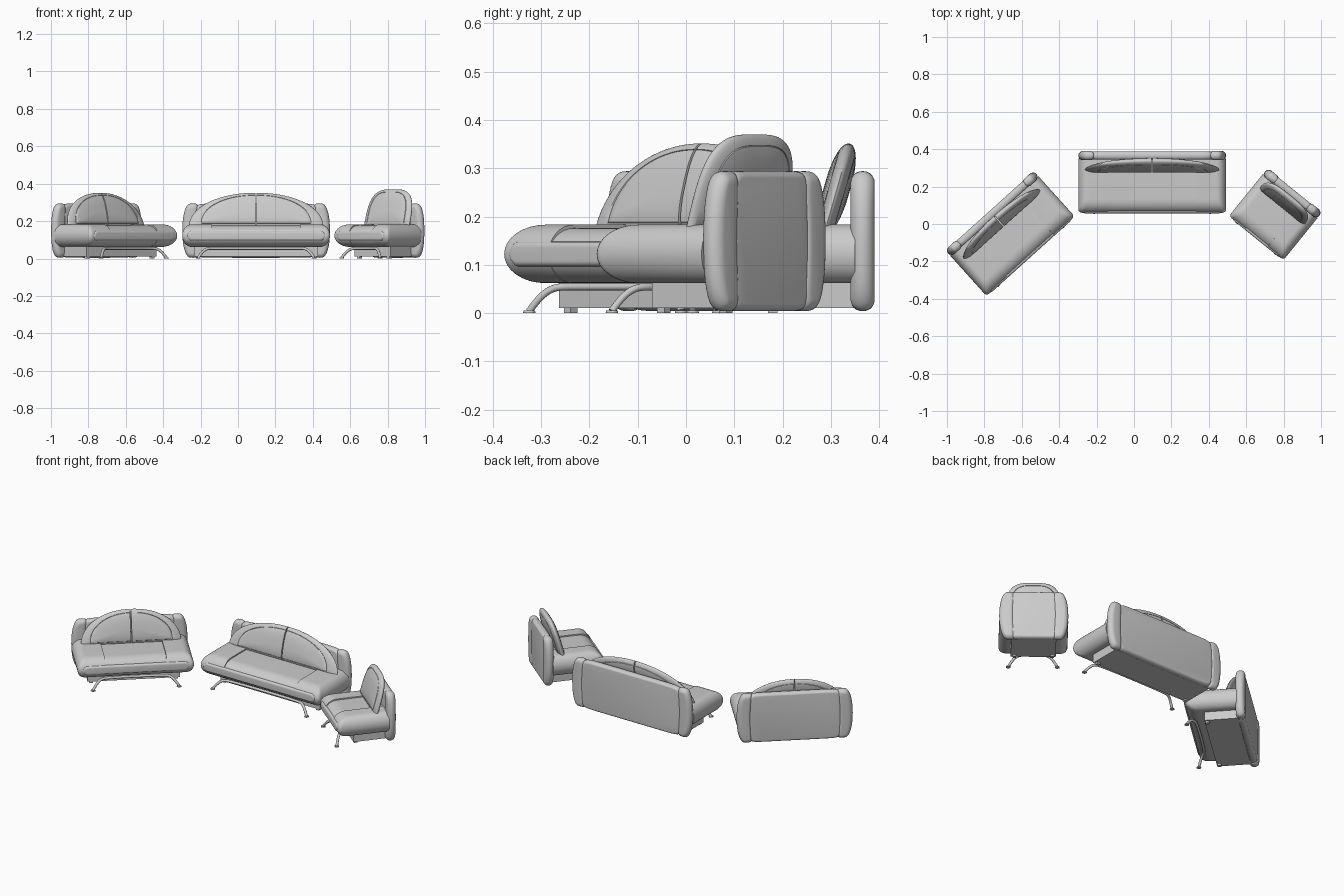
import bpy, bmesh, math
from mathutils import Matrix

if "Cube" in bpy.data.objects:
    bpy.data.objects.remove(bpy.data.objects["Cube"])


def finish(bm, name, M):
    bmesh.ops.recalc_face_normals(bm, faces=bm.faces)
    bm.transform(M)
    me = bpy.data.meshes.new(name)
    bm.to_mesh(me)
    bm.free()
    ob = bpy.data.objects.new(name, me)
    bpy.context.collection.objects.link(ob)
    bpy.ops.object.select_all(action='DESELECT')
    ob.select_set(True)
    bpy.context.view_layer.objects.active = ob
    bpy.ops.object.shade_smooth_by_angle(angle=math.radians(40))
    return ob


def loft(rings):
    """Bridge closed rings of equal length and cap both ends."""
    bm = bmesh.new()
    loops = [[bm.verts.new(p) for p in r] for r in rings]
    n = len(loops[0])
    for a, b in zip(loops, loops[1:]):
        for i in range(n):
            j = (i + 1) % n
            bm.faces.new((a[i], a[j], b[j], b[i]))
    bm.faces.new(loops[0])
    bm.faces.new(loops[-1])
    return bm


def edge_roll(w, h, r, steps=7):
    """Inset/depth pairs going round the rim of a rounded slab."""
    out = []
    for k in range(-steps, steps + 1):
        a = math.pi / 2 * k / steps
        out.append((1 - r / w * (1 - math.cos(a)), 1 - r / h * (1 - math.cos(a)), math.sin(a)))
    return out


def slab(outline, thick, prof):
    return loft([[(x * sx, thick / 2 * d, z * sz) for x, z in outline] for sx, sz, d in prof])


def super_outline(a, h, n, count=64):
    pts = []
    for i in range(count):
        t = 2 * math.pi * i / count
        c, s = math.cos(t), math.sin(t)
        pts.append((a * math.copysign(abs(c) ** (2 / n), c), h * math.copysign(abs(s) ** (2 / n), s)))
    return pts


def dome_outline(a, h, n, count=40):
    """Dome with a flat bottom, centred on its mid height."""
    pts = []
    for i in range(count + 1):
        t = math.pi * i / count
        c, s = math.cos(t), max(math.sin(t), 0)
        pts.append((a * math.copysign(abs(c) ** (2 / n), c), h * s ** (2 / n) - h / 2))
    return pts + [(a * (-1 + 0.2 * k), -h / 2) for k in range(1, 10)]


def seat_part(x0, x1, r, top, inset, roll):
    """Seat block with a rolled front and, if roll > 0, a rolled outer side."""
    rings = []
    for k in range(-8, 9):
        a = math.pi / 2 * k / 8
        e = 1 - math.cos(a)
        z = 0.122 + (top - 0.122 if a > 0 else 0.06) * math.sin(a)
        yf, xs = -0.165 + inset + 0.07 * e, x1 - roll * e
        ring = [(x0, 0.125, z), (x0, yf, z)]
        for m in range(6):
            b = math.pi / 2 * m / 5
            ring.append((xs - r + r * math.sin(b), yf + r - r * math.cos(b), z))
        rings.append(ring + [(xs, 0.125, z)])
    return loft(rings)


def box(sx, sy, sz, loc):
    bm = bmesh.new()
    bmesh.ops.create_cube(bm, size=1, matrix=Matrix.Translation(loc) @ Matrix.Diagonal((sx, sy, sz, 1)))
    return bm


def build(tag, loc, deg, W, arm, cush_w, cush_top, power, split, foot_u):
    M = Matrix.Translation((loc[0], loc[1], 0)) @ Matrix.Rotation(math.radians(deg), 4, 'Z')
    H = W / 2
    flip = Matrix.Diagonal((-1, 1, 1, 1))

    # seat: lower middle part between two padded arm sections
    finish(seat_part(-H + arm, H - arm, 0.002, 0.176, 0.002, 0), tag + "_seat_middle", M)
    for side in (1, -1):
        bm = seat_part(H - arm, H, 0.02, 0.183, 0, 0.05)
        if side < 0:
            bm.transform(flip)
            bmesh.ops.reverse_faces(bm, faces=bm.faces)
        finish(bm, tag + "_seat_arm", M)

    # long oval panel on the seat front
    w, h = H - 0.025, 0.026
    oval = [(math.copysign(w - h, math.cos(t)) + h * math.cos(t), h * math.sin(t))
            for t in [math.pi * (i + 0.5) / 16 for i in range(32)]]
    bm = slab(oval, 0.024, edge_roll(w, h, 0.012))
    finish(bm, tag + "_front_panel", M @ Matrix.Translation((0, -0.156, 0.122)))

    # back rest: flat middle panel with a padded, bulging roll at each end
    bw = H - 0.06
    mid = [(x * (1 - 0.03 * (z / 0.145) ** 2), z) for x, z in super_outline(bw, 0.145, 14)]
    P = M @ Matrix.Translation((0, 0.141, 0.149))
    finish(slab(mid, 0.042, edge_roll(bw, 0.145, 0.014)), tag + "_back_panel", P)
    for side in (1, -1):
        roll = []
        for x, z in super_outline(0.04, 0.145, 4):
            x += H - 0.04 - 0.018 * (z / 0.145) ** 2
            roll.append((x, z))
        c = H - 0.045
        roll = [(x - c, z) for x, z in roll]
        bm = slab(roll, 0.05, edge_roll(0.04, 0.145, 0.024))
        if side < 0:
            bm.transform(flip)
            bmesh.ops.reverse_faces(bm, faces=bm.faces)
        finish(bm, tag + "_back_roll", P @ Matrix.Translation((side * c, 0, 0)))

    # leaning back cushion with a stitched groove, split in two on the sofas
    ch = cush_top - 0.165
    scales = (1, 0.99, 0.97, 0.93, 0.87, 0.825, 0.815, 0.805, 0.74, 0.62, 0.48, 0.32, 0.15)
    front = []
    for s in scales:
        d = (1 - s ** 2.6) ** 0.5 - (0.07 if s == 0.815 else 0)
        front.append((s, s, -d))
    prof = front[::-1] + [(a, b, -d) for a, b, d in front[1:]]
    lean = M @ Matrix.Translation((0, 0.088, 0.165 + ch / 2)) @ Matrix.Rotation(math.radians(-16), 4, 'X')
    for side in ((1, -1) if split else (0,)):
        bm = slab(dome_outline(cush_w, ch * 1.03, power), 0.054, prof)
        if side:
            geom = bm.verts[:] + bm.edges[:] + bm.faces[:]
            bmesh.ops.bisect_plane(bm, geom=geom, plane_co=(side * 0.003, 0, 0),
                                   plane_no=(side, 0, 0), clear_inner=True)
            bmesh.ops.holes_fill(bm, edges=[e for e in bm.edges if e.is_boundary])
        finish(bm, tag + "_back_cushion", lean)

    # plinth under the rear with small feet
    pw = H - 0.065
    finish(box(2 * pw, 0.19, 0.062, (0, 0.035, 0.041)), tag + "_plinth", M)
    for side in (1, -1):
        finish(box(0.02, 0.02, 0.012, (side * (pw - 0.02), -0.045, 0.006)), tag + "_plinth_foot", M)

    # bent tube front leg with round foot plates
    pts = [(foot_u, -0.158, 0.004), (foot_u - 0.018, -0.148, 0.032), (foot_u - 0.045, -0.13, 0.054),
           (foot_u - 0.085, -0.115, 0.054)]
    pts += [(-x, y, z) for x, y, z in pts[::-1]]
    cu = bpy.data.curves.new(tag + "_front_leg", 'CURVE')
    cu.dimensions = '3D'
    cu.bevel_depth = 0.0075
    cu.bevel_resolution = 4
    cu.use_fill_caps = True
    sp = cu.splines.new('NURBS')
    sp.points.add(len(pts) - 1)
    for p, co in zip(sp.points, pts):
        p.co = (*co, 1)
    sp.order_u = 3
    sp.use_endpoint_u = True
    sp.resolution_u = 8
    leg = bpy.data.objects.new(tag + "_front_leg", cu)
    leg.matrix_world = M
    bpy.context.collection.objects.link(leg)
    for side in (1, -1):
        bm = bmesh.new()
        bmesh.ops.create_cone(bm, cap_ends=True, segments=24, radius1=0.013, radius2=0.012, depth=0.005,
                              matrix=Matrix.Translation((side * foot_u, -0.158, 0.0025)))
        finish(bm, tag + "_foot_plate", M)


build("large_sofa", (0.097, 0.225), 0, 0.79, 0.16, 0.36, 0.352, 2.1, True, 0.31)
build("small_sofa", (-0.663, -0.05), 42, 0.635, 0.15, 0.275, 0.352, 2.1, True, 0.235)
build("armchair", (0.757, 0.053), -39, 0.375, 0.11, 0.155, 0.371, 3.4, False, 0.133)
